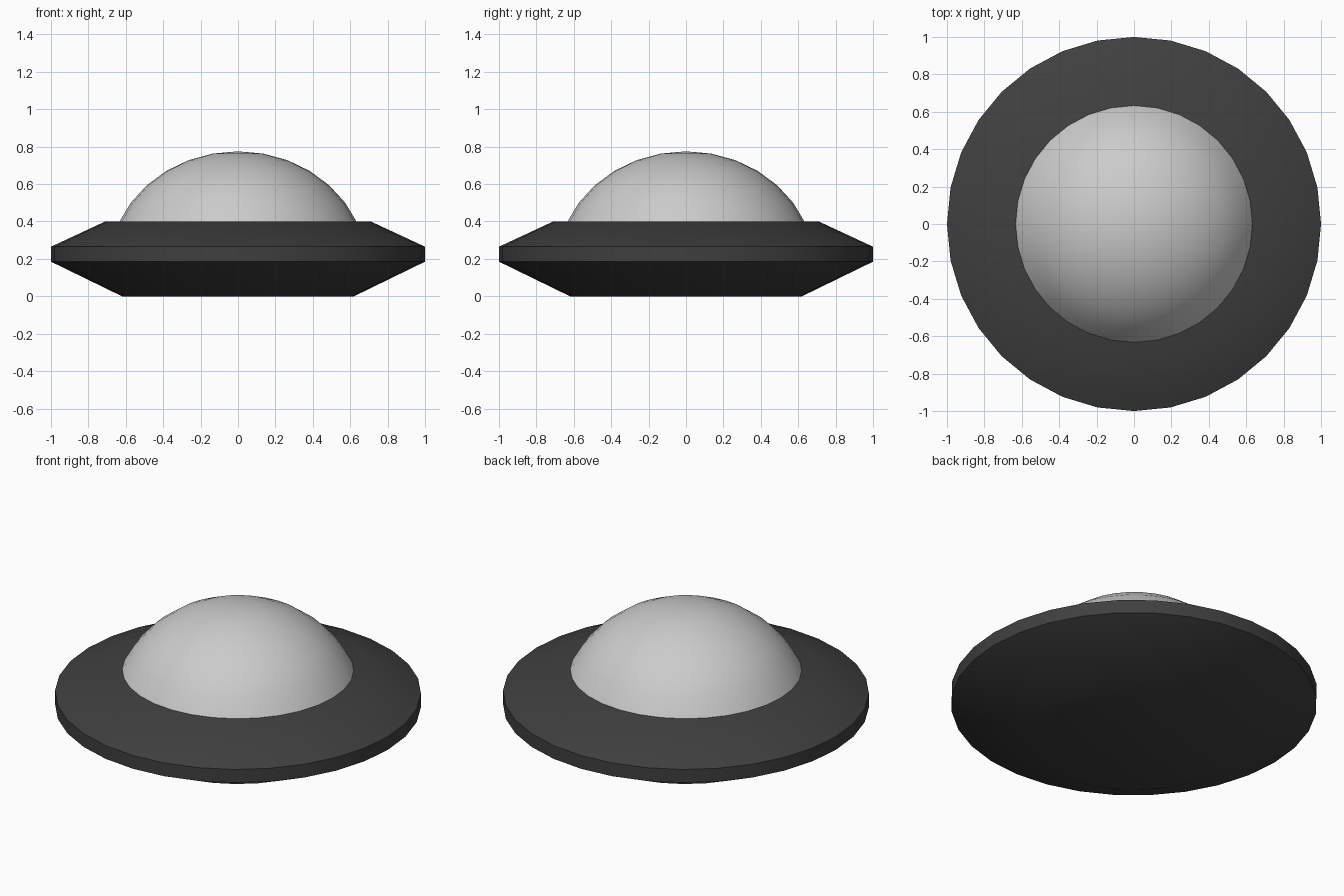
import bpy, bmesh, math

if "Cube" in bpy.data.objects:
    bpy.data.objects.remove(bpy.data.objects["Cube"])

SIDES = 32


def add_object(name, bm, color=None):
    bmesh.ops.recalc_face_normals(bm, faces=bm.faces)
    mesh = bpy.data.meshes.new(name)
    bm.to_mesh(mesh)
    bm.free()
    obj = bpy.data.objects.new(name, mesh)
    bpy.context.collection.objects.link(obj)
    if color:
        mat = bpy.data.materials.new(name + "_material")
        mat.diffuse_color = color
        mat.use_nodes = True
        mat.node_tree.nodes["Principled BSDF"].inputs["Base Color"].default_value = mat.diffuse_color
        mesh.materials.append(mat)
    bpy.ops.object.select_all(action='DESELECT')
    obj.select_set(True)
    bpy.context.view_layer.objects.active = obj
    bpy.ops.object.shade_smooth_by_angle(angle=math.radians(30))
    return obj


# Saucer hull: (radius, height) profile revolved, capped top and bottom
bm = bmesh.new()
profile = [(0.62, 0.0), (1.0, 0.185), (1.0, 0.265), (0.71, 0.40)]
rings = [[bm.verts.new((r * math.cos(math.tau * i / SIDES),
                        r * math.sin(math.tau * i / SIDES), z))
          for i in range(SIDES)] for r, z in profile]
for low, high in zip(rings, rings[1:]):
    for i in range(SIDES):
        j = (i + 1) % SIDES
        bm.faces.new((low[i], low[j], high[j], high[i]))
bm.faces.new(rings[0][::-1])
bm.faces.new(rings[-1])
add_object("saucer_hull", bm, (0.05, 0.05, 0.05, 1))

# Cockpit dome: flattened sphere, keeping only the cap above the hull
bm = bmesh.new()
bmesh.ops.create_uvsphere(bm, u_segments=SIDES, v_segments=16, radius=1)
cut = math.cos(math.radians(70))
bmesh.ops.delete(bm, geom=[v for v in bm.verts if v.co.z < cut], context='VERTS')
for v in bm.verts:
    v.co.x *= 0.69
    v.co.y *= 0.69
    v.co.z = 0.155 + v.co.z * 0.62
add_object("cockpit_dome", bm)
